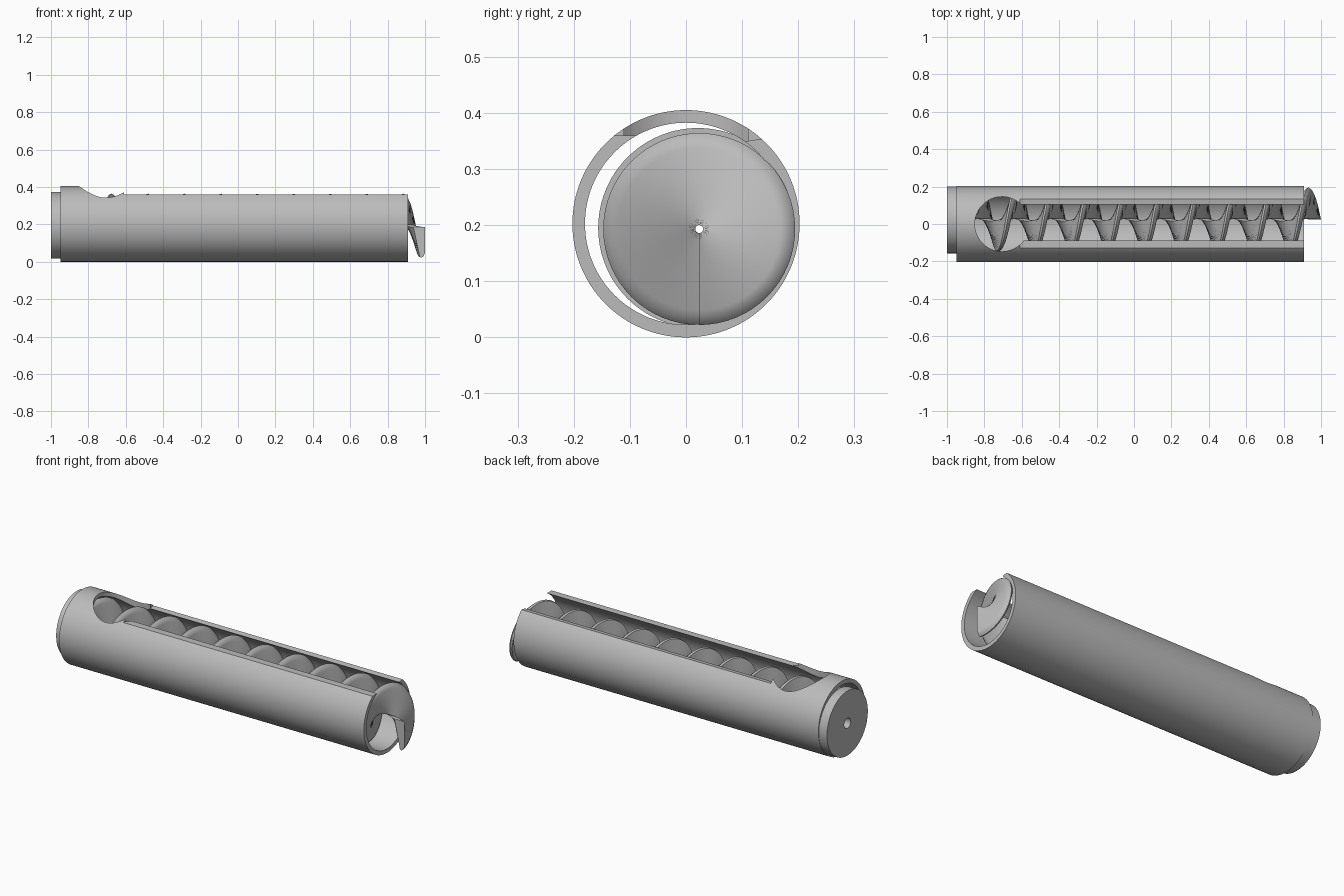
import bpy, bmesh, math

if "Cube" in bpy.data.objects:
    bpy.data.objects.remove(bpy.data.objects["Cube"])

grey = bpy.data.materials.new("plain grey")
grey.use_nodes = True
grey.diffuse_color = (0.5, 0.5, 0.5, 1)
grey.node_tree.nodes["Principled BSDF"].inputs["Base Color"].default_value = (0.5, 0.5, 0.5, 1)


def finish(name, bm):
    bmesh.ops.recalc_face_normals(bm, faces=bm.faces)
    mesh = bpy.data.meshes.new(name)
    bm.to_mesh(mesh)
    bm.free()
    mesh.materials.append(grey)
    obj = bpy.data.objects.new(name, mesh)
    bpy.context.collection.objects.link(obj)
    return obj


def sweep(name, profile, centre, turns=1, pitch=0, steps=96):
    """Turn a closed (x, radius) profile about the x axis; a pitch makes a helix."""
    bm = bmesh.new()
    closed = pitch == 0
    count = round(turns * steps) + (0 if closed else 1)
    rings = []
    for i in range(count):
        a = -math.pi / 2 + math.tau * i / steps
        rings.append([bm.verts.new((x - pitch * i / steps,
                                    centre[0] + r * math.cos(a),
                                    centre[1] + r * math.sin(a))) for x, r in profile])
    n = len(profile)
    for i in range(count if closed else count - 1):
        p, q = rings[i], rings[(i + 1) % count]
        for k in range(n):
            m = (k + 1) % n
            bm.faces.new((p[k], p[m], q[m], q[k]))
    if not closed:
        bm.faces.new(rings[0])
        bm.faces.new(rings[-1])
    return finish(name, bm)


def prism(name, points, direction):
    """Extrude a flat outline along a direction."""
    bm = bmesh.new()
    face = bm.faces.new([bm.verts.new(p) for p in points])
    new = bmesh.ops.extrude_face_region(bm, geom=[face])["geom"]
    bmesh.ops.translate(bm, vec=direction,
                        verts=[g for g in new if isinstance(g, bmesh.types.BMVert)])
    return finish(name, bm)


def cut(obj, cutter):
    cutter.hide_render = True
    mod = obj.modifiers.new("cut", "BOOLEAN")
    mod.operation, mod.solver, mod.object = "DIFFERENCE", "EXACT", cutter
    bpy.context.view_layer.objects.active = obj
    bpy.ops.object.modifier_apply(modifier=mod.name)
    bpy.data.objects.remove(cutter)


# Outer tube, open at both ends
tube = sweep("outer_tube", [(-0.95, 0.18), (-0.95, 0.2025), (0.91, 0.2025), (0.91, 0.18)],
             (0, 0.2025), steps=128)

# Round filling hole near the closed end
circle = [(-0.705 + 0.146 * math.cos(math.tau * i / 64),
           0.146 * math.sin(math.tau * i / 64), 0.25) for i in range(64)]
cut(tube, prism("hole_cutter", circle, (0, 0, 0.4)))

# Long slot along the top
slot = [(-0.3, 0.36), (-0.087, 0.36), (0.105, 0.349), (0.135, 0.354),
        (0.3, 0.381), (0.3, 0.6), (-0.3, 0.6)]
cut(tube, prism("slot_cutter", [(-0.61, y, z) for y, z in slot], (1.8, 0, 0)))

# End plate with a shaft hole
plate = sweep("end_plate", [(-1, 0.028), (-1, 0.178), (-0.95, 0.178), (-0.95, 0.028)],
              (0.0215, 0.195))

# Feed screw: blade thick at the axis, thin and rounded at the rim
blade = [(1, 0.007), (1, 0.145), (0.993, 0.162), (0.982, 0.171), (0.972, 0.167), (0.938, 0.007)]
screw = sweep("feed_screw", blade, (0.0235, 0.193), turns=9.75, pitch=0.195, steps=64)

# Smooth round surfaces, sharp edges
bpy.ops.object.select_all(action="DESELECT")
for obj in (tube, plate, screw):
    obj.select_set(True)
bpy.context.view_layer.objects.active = tube
bpy.ops.object.shade_smooth_by_angle(angle=math.radians(35))
